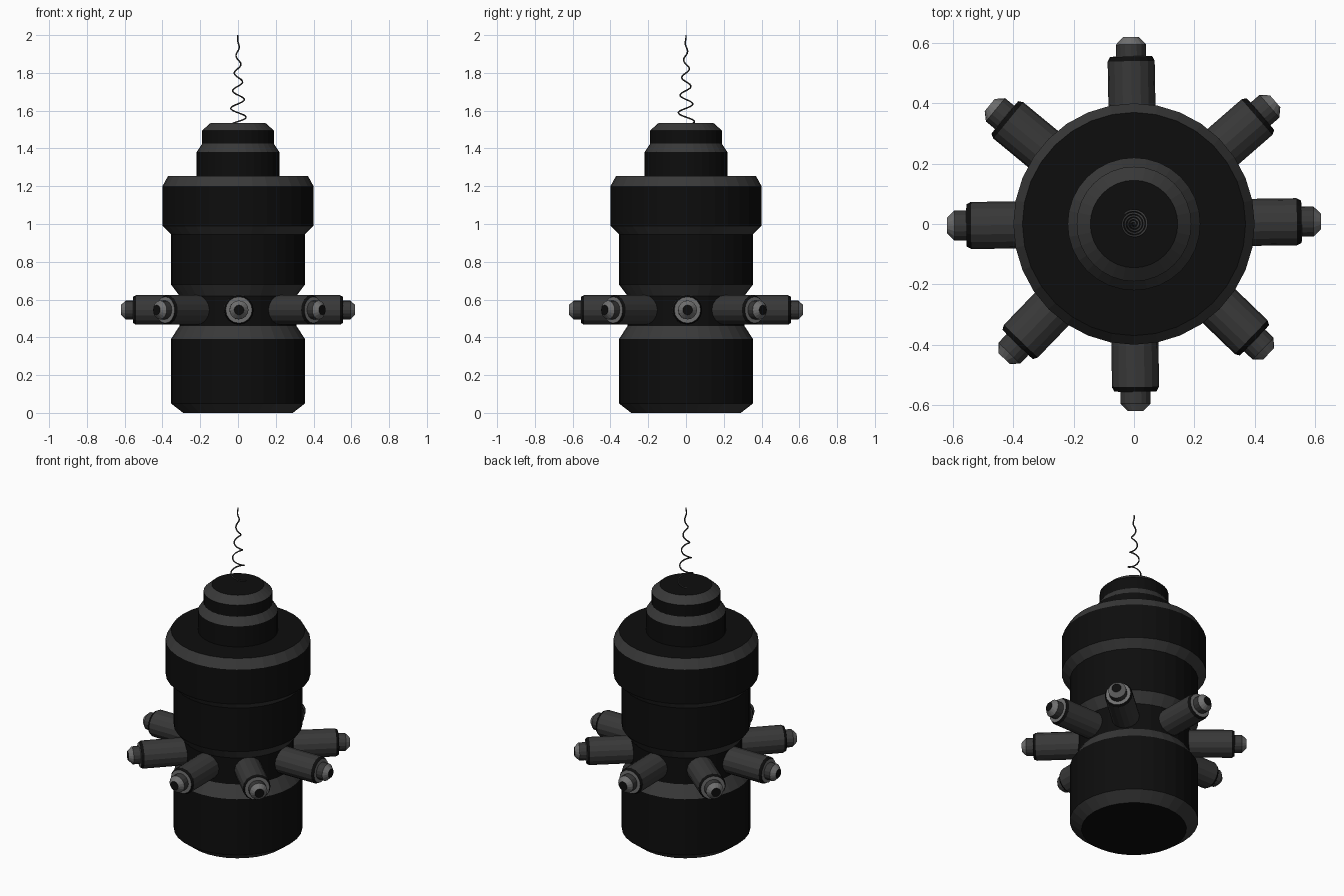
import bpy, bmesh
from math import cos, sin, pi, radians
from mathutils import Matrix

cube = bpy.data.objects.get("Cube")
if cube:
    bpy.data.objects.remove(cube)


def material(name, value):
    m = bpy.data.materials.new(name)
    m.use_nodes = True
    colour = (value, value, value, 1)
    m.diffuse_color = colour
    bsdf = m.node_tree.nodes["Principled BSDF"]
    bsdf.inputs["Base Color"].default_value = colour
    return m


BLACK, DARK, GREY = 0, 1, 2
mats = [material("black", 0.004), material("dark grey", 0.04),
        material("mid grey", 0.16)]


def lathe(name, profile, sides, matrix=Matrix()):
    """Spin (radius, height, colour of the band above) rows into a closed solid."""
    bm = bmesh.new()
    rings = []
    for r, z, _ in profile:
        rings.append([bm.verts.new((r * cos(2 * pi * i / sides),
                                    r * sin(2 * pi * i / sides), z))
                      for i in range(sides)])
    for k in range(len(rings) - 1):
        low, high = rings[k], rings[k + 1]
        for i in range(sides):
            j = (i + 1) % sides
            f = bm.faces.new((low[i], low[j], high[j], high[i]))
            f.material_index = profile[k][2]
    bm.faces.new(rings[0][::-1])
    bm.faces.new(rings[-1]).material_index = profile[-1][2]
    bm.transform(matrix)
    me = bpy.data.meshes.new(name)
    bm.to_mesh(me)
    bm.free()
    for m in mats:
        me.materials.append(m)
    ob = bpy.data.objects.new(name, me)
    bpy.context.collection.objects.link(ob)
    return ob


# Main canister: black walls with dark grey chamfers and a narrow waist
lathe("body", [
    (0.29, 0, DARK), (0.355, 0.05, BLACK), (0.355, 0.39, DARK),
    (0.31, 0.46, BLACK), (0.31, 0.62, DARK), (0.355, 0.68, BLACK),
    (0.355, 0.945, DARK), (0.40, 0.99, BLACK), (0.40, 1.2, DARK),
    (0.37, 1.255, BLACK)], 32)

# Stepped cap
lathe("cap", [
    (0.22, 1.25, BLACK), (0.22, 1.38, DARK), (0.19, 1.425, BLACK),
    (0.19, 1.495, DARK), (0.145, 1.535, BLACK)], 32)

# Ring of nozzles around the waist, slightly uneven in direction
nozzle = [(0.078, 0.25, DARK), (0.078, 0.54, BLACK), (0.07, 0.555, GREY),
          (0.05, 0.556, DARK), (0.05, 0.595, GREY), (0.026, 0.62, BLACK)]
for n, angle in enumerate((0.8, 41, 91, 140.5, 180.5, 226, 270.5, 316)):
    place = (Matrix.Translation((0, 0, 0.545))
             @ Matrix.Rotation(radians(angle), 4, "Z")
             @ Matrix.Rotation(pi / 2, 4, "Y"))
    lathe(f"nozzle_{n + 1}", nozzle, 16, place)

# Coiled wire that tapers towards its tip
curve = bpy.data.curves.new("spring_wire", "CURVE")
curve.dimensions = "3D"
curve.bevel_depth = 0.004
curve.bevel_resolution = 1
curve.use_fill_caps = True
steps, turns = 120, 5
spline = curve.splines.new("POLY")
spline.points.add(steps)
for i, p in enumerate(spline.points):
    t = i / steps
    a = radians(130) - 2 * pi * turns * t
    r = 0.046 * (1 - t)
    p.co = (r * cos(a), r * sin(a), 1.532 + 0.468 * t, 1)
curve.materials.append(mats[DARK])
bpy.context.collection.objects.link(bpy.data.objects.new("spring_wire", curve))
